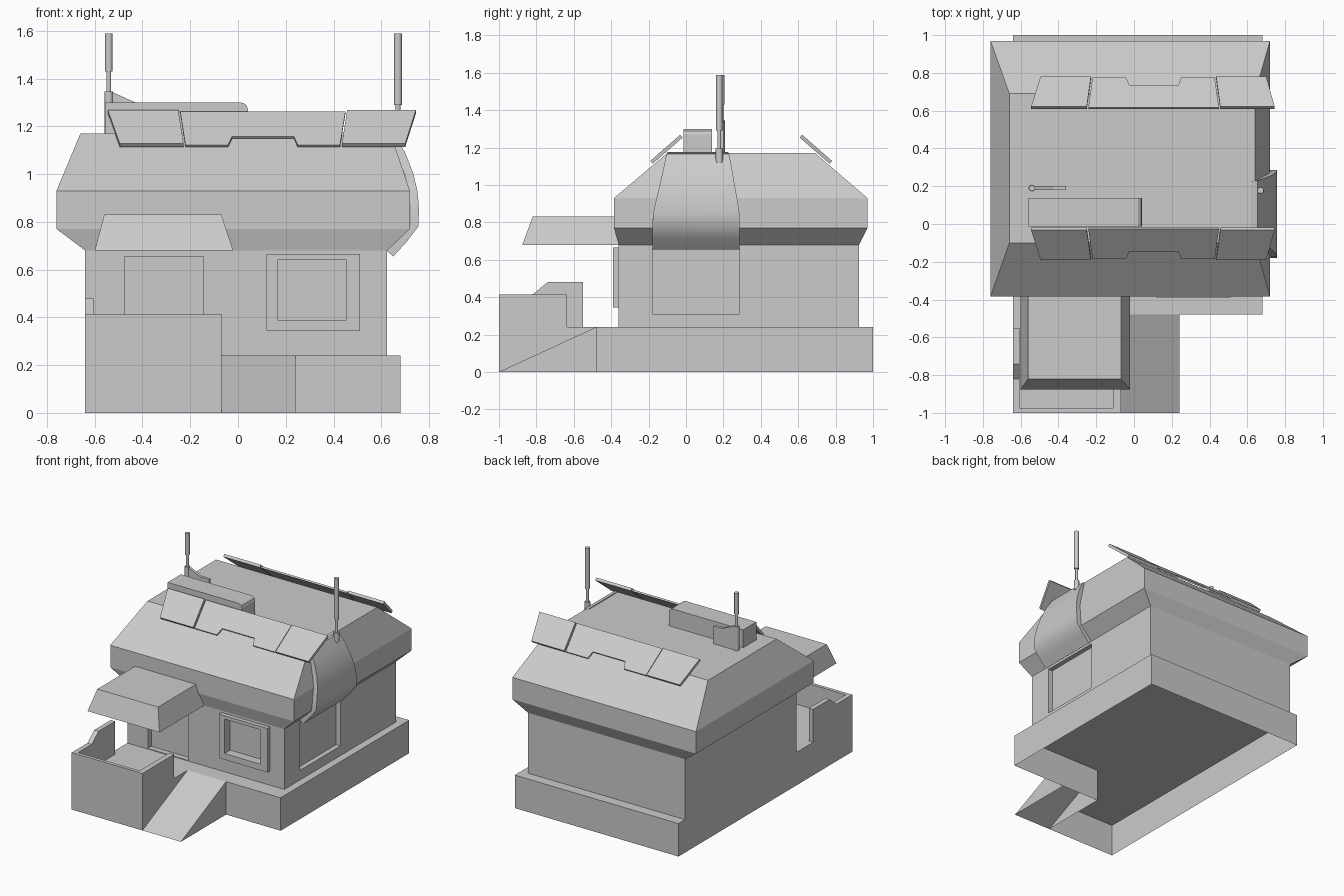
import bpy, bmesh
from mathutils import Vector

if "Cube" in bpy.data.objects:
    bpy.data.objects.remove(bpy.data.objects["Cube"])


def mesh(name, verts, faces):
    bm = bmesh.new()
    vs = [bm.verts.new(v) for v in verts]
    for f in faces:
        bm.faces.new([vs[i] for i in f])
    bmesh.ops.recalc_face_normals(bm, faces=bm.faces[:])
    me = bpy.data.meshes.new(name)
    bm.to_mesh(me)
    bm.free()
    ob = bpy.data.objects.new(name, me)
    bpy.context.collection.objects.link(ob)
    return ob


def loft(name, rings, caps=(True, True)):
    n = len(rings[0])
    faces = [(r * n + i, r * n + (i + 1) % n, (r + 1) * n + (i + 1) % n, (r + 1) * n + i)
             for r in range(len(rings) - 1) for i in range(n)]
    if caps[0]:
        faces.append(tuple(range(n))[::-1])
    if caps[1]:
        faces.append(tuple(range((len(rings) - 1) * n, len(rings) * n)))
    return mesh(name, [v for r in rings for v in r], faces)


def rect(x0, x1, y0, y1, z):
    return [(x0, y0, z), (x1, y0, z), (x1, y1, z), (x0, y1, z)]


def box(name, x0, x1, y0, y1, z0, z1):
    return loft(name, [rect(x0, x1, y0, y1, z0), rect(x0, x1, y0, y1, z1)])


def cut(ob, *bounds):
    c = box("cutter", *bounds)
    c.hide_render = True
    m = ob.modifiers.new("cut", 'BOOLEAN')
    m.operation, m.solver, m.object = 'DIFFERENCE', 'EXACT', c
    bpy.context.view_layer.objects.active = ob
    bpy.ops.object.modifier_apply(modifier=m.name)
    bpy.data.objects.remove(c)


def smooth(ob, angle=0.7):
    bpy.ops.object.select_all(action='DESELECT')
    ob.select_set(True)
    bpy.context.view_layer.objects.active = ob
    bpy.ops.object.shade_smooth_by_angle(angle=angle)


# Foundation shell, open underneath
plan = [(-.64, -1), (-.07, -1), (-.07, -.48), (.68, -.48), (.68, 1), (-.64, 1)]
loft("foundation", [[(x, y, z) for x, y in plan] for z in (0, .24)], (False, True))

# Entrance ramp with closed right side
mesh("ramp", [(-.07, -1, 0), (.24, -1, 0), (.24, -.48, .24), (-.07, -.48, .24), (.24, -.48, 0)],
     [(0, 1, 2, 3), (1, 4, 2)])

# House walls and hipped roof as one stacked body
house = loft("house_body", [
    rect(-.64, .625, -.36, .925, .24),
    rect(-.64, .625, -.36, .925, .68),
    rect(-.76, .72, -.385, .97, .77),
    rect(-.76, .72, -.385, .97, .93),
    rect(-.66, .64, -.10, .69, 1.17)])

# Recesses: door, front window, side window
cut(house, -.475, -.145, -.5, -.32, .245, .655)
cut(house, .165, .455, -.5, -.325, .39, .64)
cut(house, .59, .66, -.18, .287, .31, .66)

# Front window frame
frame = box("window_frame", .12, .51, -.39, -.355, .345, .665)
cut(frame, .165, .455, -.5, -.3, .39, .64)

# Porch walls
box("porch_front_wall", -.64, -.07, -1, -.975, .24, .415)
box("porch_right_wall", -.11, -.07, -.976, -.635, .24, .415)
side = [(-.976, .24), (-.55, .24), (-.55, .48), (-.74, .48), (-.82, .415), (-.976, .415)]
loft("porch_left_wall", [[(x, y, z) for y, z in side] for x in (-.64, -.605)])

# Awning above the door
loft("awning", [rect(-.60, -.02, -.875, -.35, .68), rect(-.56, -.07, -.82, -.35, .83)])

# Curved cover running over the right eave
curve = [(.62, 1.175, -.10, .225), (.655, 1.165, -.105, .23), (.70, 1.09, -.12, .245),
         (.735, 1.0, -.14, .26), (.753, .92, -.16, .275), (.758, .85, -.175, .285),
         (.755, .78, -.18, .287), (.705, .715, -.18, .287), (.65, .655, -.18, .287)]
cverts = []
for x, z, y0, y1 in curve:
    cverts += [(x, y0, z), (x, y1, z)]
cover = mesh("eave_cover", cverts,
             [(2 * i, 2 * i + 1, 2 * i + 3, 2 * i + 2) for i in range(len(curve) - 1)])
if cover.data.polygons[4].normal.x < 0:
    cover.data.flip_normals()
solid = cover.modifiers.new("thickness", 'SOLIDIFY')
solid.thickness, solid.offset = .035, -1
bpy.context.view_layer.objects.active = cover
bpy.ops.object.modifier_apply(modifier=solid.name)
smooth(cover)

# Solar panels on both slopes: outlines as (x, distance down the slope 0..1)
panels = {
    "left": ([(-.545, 0), (-.25, 0), (-.228, 1), (-.495, 1)], .02),
    "middle": ([(-.242, 0), (.45, 0), (.427, 1), (.25, 1), (.235, .75), (-.025, .75),
                (-.042, 1), (-.22, 1)], .012),
    "right": ([(.457, 0), (.745, 0), (.70, 1), (.435, 1)], .02)}
for row in ("front", "back"):
    for part, (outline, thick) in panels.items():
        rings = []
        for t in (0, thick):
            ring = []
            for x, d in outline:
                y, z = -.018 - .16 * d - .65 * t, 1.253 - .14 * d + .76 * t
                ring.append((x, y if row == "front" else .59 - y, z))
            rings.append(ring)
        loft(f"solar_panel_{row}_{part}", rings)

# Roof unit with rounded right end
unit = [(-.558, 1.165), (.042, 1.165), (.042, 1.27), (.036, 1.288), (.022, 1.298), (.005, 1.30),
        (-.558, 1.30)]
loft("roof_unit", [[(x, y, z) for x, z in unit] for y in (-.013, .138)])

# Antenna bracket fin
fin = [(-.53, 1.165), (-.36, 1.165), (-.36, 1.30), (-.43, 1.30), (-.53, 1.345)]
loft("antenna_fin", [[(x, y, z) for x, z in fin] for y in (.18, .20)])


# Antennas: stepped round rods
def rod(name, x, y, sections):
    for i, (r, z0, z1) in enumerate(sections):
        bm = bmesh.new()
        bmesh.ops.create_cone(bm, cap_ends=True, segments=12, radius1=r, radius2=r, depth=z1 - z0)
        bmesh.ops.translate(bm, verts=bm.verts[:], vec=Vector((x, y, (z0 + z1) / 2)))
        me = bpy.data.meshes.new(name)
        bm.to_mesh(me)
        bm.free()
        ob = bpy.data.objects.new(f"{name}_{i}", me)
        bpy.context.collection.objects.link(ob)
        smooth(ob)


rod("left_antenna", -.541, .19, [(.018, 1.165, 1.345), (.010, 1.345, 1.43), (.016, 1.43, 1.588)])
rod("right_antenna", .67, .178, [(.019, 1.12, 1.195), (.010, 1.195, 1.29), (.017, 1.29, 1.588)])
